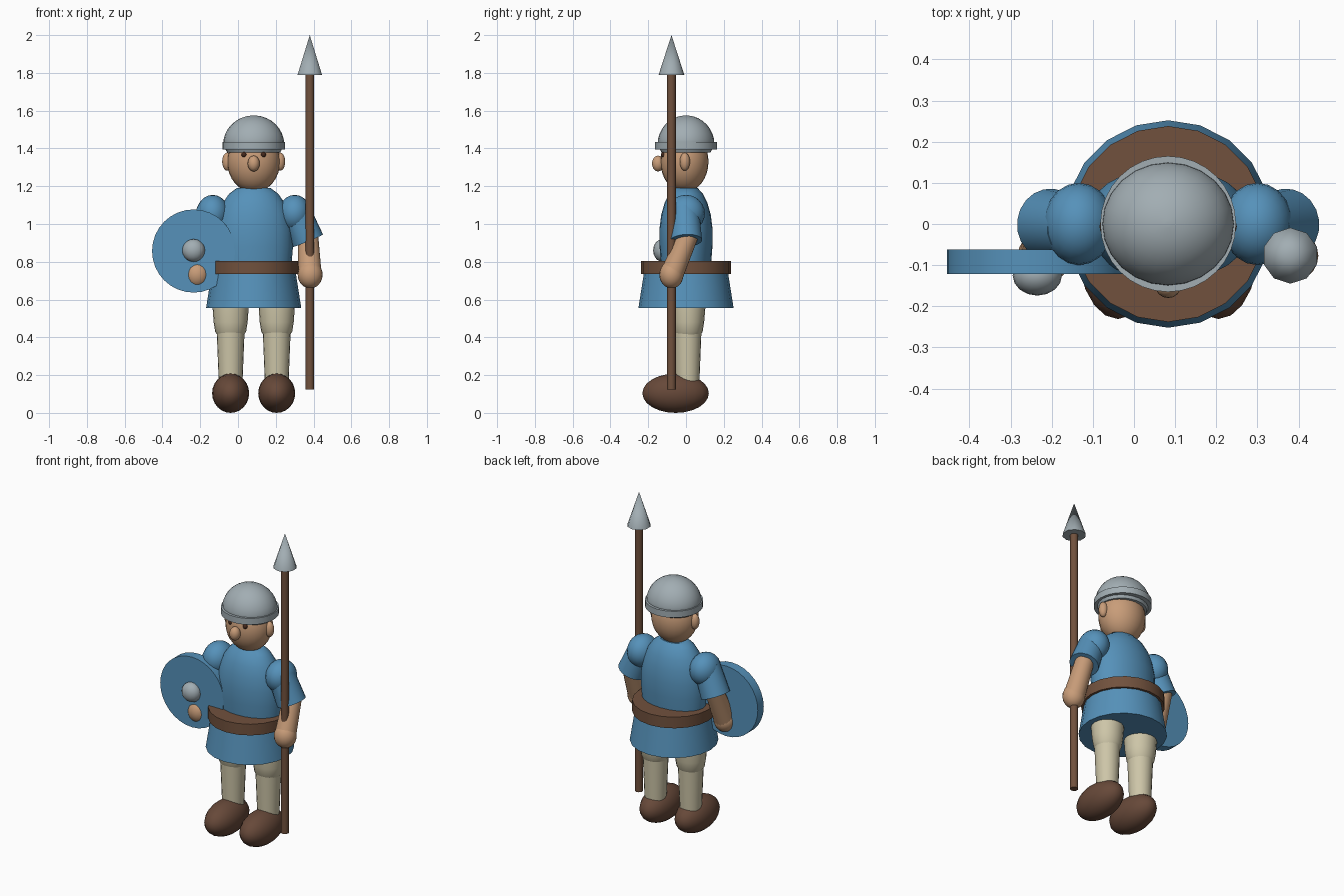
import bpy, math
from mathutils import Vector

if "Cube" in bpy.data.objects:
    bpy.data.objects.remove(bpy.data.objects["Cube"])

CX = 0.083  # centre line of the figure


def material(name, rgb):
    m = bpy.data.materials.new(name)
    m.diffuse_color = (*rgb, 1)
    m.use_nodes = True
    m.node_tree.nodes["Principled BSDF"].inputs["Base Color"].default_value = m.diffuse_color
    return m


BLUE = material("blue_cloth", (0.092, 0.285, 0.49))
SKIN = material("skin", (0.58, 0.335, 0.19))
STEEL = material("steel", (0.36, 0.42, 0.45))
BROWN = material("brown_leather", (0.165, 0.083, 0.047))
BOOT = material("dark_brown", (0.135, 0.066, 0.041))
CREAM = material("cream_cloth", (0.61, 0.56, 0.39))
EYE = material("eye_brown", (0.06, 0.022, 0.012))


def finish(ob, name, mat, angle=40):
    ob.name = name
    ob.data.materials.clear()
    ob.data.materials.append(mat)
    bpy.ops.object.select_all(action='DESELECT')
    ob.select_set(True)
    bpy.context.view_layer.objects.active = ob
    bpy.ops.object.transform_apply(location=False, rotation=False, scale=True)
    bpy.ops.object.shade_smooth_by_angle(angle=math.radians(angle))
    return ob


def ball(name, loc, size, mat, seg=20, rings=12):
    bpy.ops.mesh.primitive_uv_sphere_add(segments=seg, ring_count=rings, location=loc)
    ob = bpy.context.object
    ob.scale = size
    return finish(ob, name, mat)


def tube(name, a, b, r1, r2, mat, seg=20):
    """Capped, tapered cylinder from point a to point b."""
    a, b = Vector(a), Vector(b)
    d = b - a
    bpy.ops.mesh.primitive_cone_add(vertices=seg, radius1=r1, radius2=r2,
                                    depth=d.length, location=(a + b) / 2)
    ob = bpy.context.object
    ob.rotation_euler = d.to_track_quat('Z', 'Y').to_euler()
    return finish(ob, name, mat)


def loft(name, loc, rows, mat, seg=20):
    """Stack of ellipses given as (z, x radius, y radius)."""
    verts, faces = [], []
    for z, rx, ry in rows:
        for i in range(seg):
            t = 2 * math.pi * i / seg
            verts.append((rx * math.cos(t), ry * math.sin(t), z))
    for k in range(len(rows) - 1):
        for i in range(seg):
            j = (i + 1) % seg
            faces.append((k * seg + i, k * seg + j, (k + 1) * seg + j, (k + 1) * seg + i))
    faces.append(tuple(reversed(range(seg))))
    faces.append(tuple(range((len(rows) - 1) * seg, len(rows) * seg)))
    me = bpy.data.meshes.new(name)
    me.from_pydata(verts, [], faces)
    ob = bpy.data.objects.new(name, me)
    bpy.context.collection.objects.link(ob)
    ob.location = loc
    return finish(ob, name, mat)


# Tunic, belt and skirt
loft("tunic_body", (CX, 0, 0),
     [(0.78, 0.200, 0.132), (0.88, 0.208, 0.140), (0.97, 0.206, 0.141), (1.05, 0.190, 0.131),
      (1.11, 0.165, 0.114), (1.16, 0.130, 0.090), (1.19, 0.090, 0.062)], BLUE, 24)
tube("belt", (CX, 0, 0.735), (CX, 0, 0.805), 0.238, 0.238, BROWN)
tube("skirt", (CX, 0, 0.555), (CX, 0, 0.745), 0.252, 0.222, BLUE)

# Head and face
ball("head", (CX, -0.008, 1.33), (0.140, 0.127, 0.162), SKIN, 24, 16)
ball("nose", (CX, -0.148, 1.32), (0.032, 0.032, 0.042), SKIN, 16, 10)

# Helmet dome and rim
dome = [(1.378, 0.140, 0.130), (1.40, 0.152, 0.141), (1.42, 0.160, 0.150)]
for k in range(1, 9):
    t = math.radians(k * 10.8)
    dome.append((1.42 + 0.155 * math.sin(t), 0.162 * math.cos(t), 0.151 * math.cos(t)))
dome.append((1.575, 0.004, 0.004))
loft("helmet_dome", (CX, 0, 0), dome, STEEL, 24)
tube("helmet_rim", (CX, 0, 1.395), (CX, 0, 1.435), 0.165, 0.165, STEEL, 32)

# Paired parts, mirrored about the centre line
for side, s in (("left", 1), ("right", -1)):
    def at(x, y, z):
        return (CX + s * x, y, z)

    ball(side + "_eye", at(0.051, -0.119, 1.367), (0.014, 0.014, 0.014), EYE, 12, 8)
    ball(side + "_ear", at(0.140, -0.006, 1.33), (0.027, 0.027, 0.048), SKIN, 16, 10)

    # Arm
    ball(side + "_shoulder", at(0.217, 0.0, 1.056), (0.086, 0.100, 0.098), BLUE)
    tube(side + "_sleeve", at(0.222, -0.008, 1.07), at(0.288, 0.0, 0.912), 0.078, 0.086, BLUE)
    tube(side + "_forearm", at(0.288, 0.012, 0.94), at(0.298, -0.075, 0.735), 0.054, 0.062, SKIN)
    ball(side + "_hand", at(0.299, -0.077, 0.732), (0.066, 0.064, 0.073), SKIN)

    # Leg
    loft(side + "_thigh", at(0.122, 0.01, 0),
         [(0.40, 0.062, 0.060), (0.43, 0.082, 0.078), (0.48, 0.090, 0.086),
          (0.55, 0.095, 0.092), (0.62, 0.096, 0.093)], CREAM)
    tube(side + "_shin", at(0.122, 0.008, 0.14), at(0.122, 0.008, 0.44), 0.062, 0.074, CREAM)
    ball(side + "_boot", at(0.122, -0.055, 0.104), (0.098, 0.176, 0.104), BOOT)

# Spear
tube("spear_shaft", (0.38, -0.077, 0.125), (0.38, -0.077, 1.81), 0.023, 0.023, BROWN, 14)
tube("spear_point", (0.38, -0.077, 1.79), (0.38, -0.077, 2.0), 0.068, 0.0, STEEL, 10)

# Round shield with boss
tube("shield", (-0.235, -0.062, 0.857), (-0.235, -0.121, 0.857), 0.22, 0.22, BLUE, 32)
ball("shield_boss", (-0.235, -0.125, 0.86), (0.060, 0.049, 0.060), STEEL, 16, 10)
